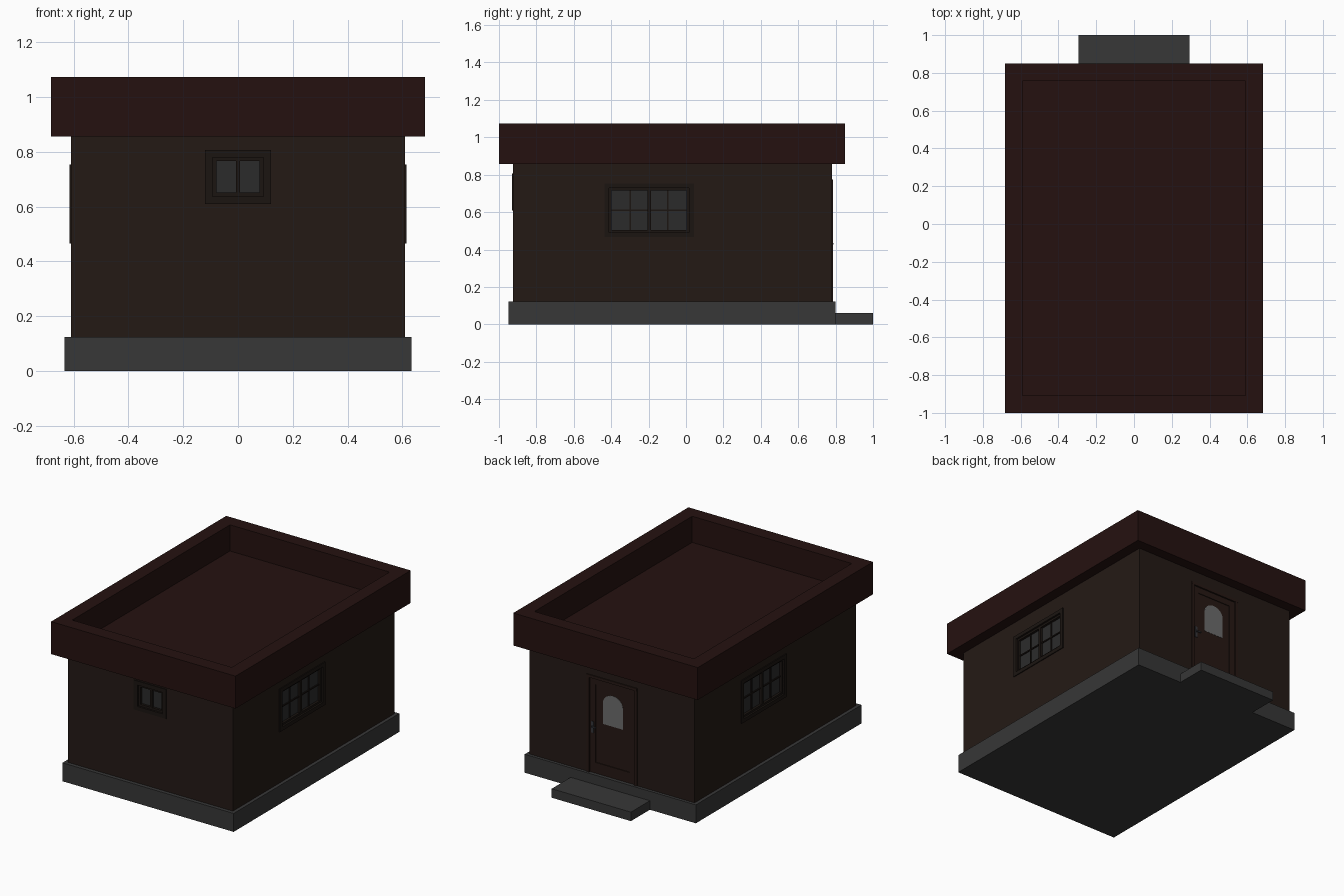
import bpy, bmesh, math
from mathutils import Matrix, Vector

if "Cube" in bpy.data.objects:
    bpy.data.objects.remove(bpy.data.objects["Cube"])


def material(name, r, g, b):
    m = bpy.data.materials.new(name)
    m.diffuse_color = (r, g, b, 1)
    m.use_nodes = True
    m.node_tree.nodes["Principled BSDF"].inputs["Base Color"].default_value = m.diffuse_color
    return m


STONE = material("stone", 0.038, 0.038, 0.038)
WALL = material("wall_brown", 0.0175, 0.0100, 0.0075)
ROOF = material("roof_red", 0.0185, 0.0058, 0.0050)
TRIM = material("trim_dark", 0.0110, 0.0072, 0.0055)
DOOR = material("door_wood", 0.0190, 0.0090, 0.0068)
PANE = material("pane_dark", 0.024, 0.024, 0.024)
GLASS = material("door_glass", 0.15, 0.15, 0.15)
METAL = material("metal", 0.035, 0.035, 0.042)


def finish(name, bm, mat):
    bmesh.ops.recalc_face_normals(bm, faces=bm.faces)
    me = bpy.data.meshes.new(name)
    bm.to_mesh(me)
    bm.free()
    ob = bpy.data.objects.new(name, me)
    bpy.context.collection.objects.link(ob)
    if mat:
        me.materials.append(mat)
    return ob


def box_bm(x0, x1, y0, y1, z0, z1):
    bm = bmesh.new()
    bmesh.ops.create_cube(bm, size=1)
    for v in bm.verts:
        v.co = Vector(((x0 + x1) / 2 + v.co.x * (x1 - x0),
                       (y0 + y1) / 2 + v.co.y * (y1 - y0),
                       (z0 + z1) / 2 + v.co.z * (z1 - z0)))
    bm.normal_update()
    return bm


# Wall frames: rotation about z and distance from the origin to the wall
SIDES = {"front": (0, 0.925), "right": (90, 0.61), "back": (180, 0.78), "left": (-90, 0.61)}


def rect(u0, u1, z0, z1):
    return [(u0, z0), (u1, z0), (u1, z1), (u0, z1)]


def prism(name, side, outline, d0, d1, mat, hole=None):
    """Extrude an outline (u, z) outward from depth d0 to d1 on a wall; optional hole makes a ring."""
    angle, dist = SIDES[side]
    rot = Matrix.Rotation(math.radians(angle), 3, 'Z')
    bm = bmesh.new()

    def loop(pts, d):
        return [bm.verts.new(rot @ Vector((u, -(dist + d), z))) for u, z in pts]

    def bridge(a, b):
        for i in range(len(a)):
            j = (i + 1) % len(a)
            bm.faces.new((a[i], a[j], b[j], b[i]))

    a, b = loop(outline, d0), loop(outline, d1)
    bridge(a, b)
    if hole:
        c, d = loop(hole, d0), loop(hole, d1)
        bridge(c, d)
        bridge(a, c)
        bridge(b, d)
    else:
        bm.faces.new(a)
        bm.faces.new(b)
    return finish(name, bm, mat)


def inset(r, w):
    (u0, z0), _, (u1, z1), _ = r
    return rect(u0 + w, u1 - w, z0 + w, z1 - w)


# Foundation, doorstep and wall block
finish("foundation", box_bm(-0.633, 0.633, -0.95, 0.80, 0, 0.123), STONE)
finish("doorstep", box_bm(-0.293, 0.293, 0.80, 1.0, 0, 0.06), STONE)
walls = finish("walls", box_bm(-0.61, 0.61, -0.925, 0.78, 0.123, 0.86), WALL)

# Flat roof with a sunken tray: inset the rim, then drop the floor with straight sides
bm = box_bm(-0.682, 0.682, -1.0, 0.85, 0.856, 1.073)
top = max(bm.faces, key=lambda f: f.calc_center_median().z)
bmesh.ops.inset_region(bm, faces=[top], thickness=0.092, use_even_offset=True)
bm.normal_update()
floor = bmesh.ops.extrude_discrete_faces(bm, faces=[top])["faces"][0]
rim = [v for v in bm.verts if abs(v.co.z - 1.073) < 1e-4]
bmesh.ops.translate(bm, verts=floor.verts, vec=(0, 0, -0.175))
finish("roof", bm, ROOF)


def cut_wall(name, side, outline, depth):
    cutter = prism(name, side, outline, -depth, 0.05, None)
    cutter.hide_render = True
    cutter.hide_viewport = True
    mod = walls.modifiers.new(name, 'BOOLEAN')
    mod.operation = 'DIFFERENCE'
    mod.object = cutter
    mod.solver = 'EXACT'


def window(side, centre, half, z0, z1, border, sash, gap, bars):
    outer = rect(centre - half, centre + half, z0, z1)
    opening = inset(outer, border)
    cut_wall(side + "_window_cutter", side, opening, 0.03)
    prism(side + "_window_trim", side, outer, -0.01, 0.006, TRIM, opening)
    light = inset(opening, sash)
    prism(side + "_window_sash", side, opening, -0.03, -0.006, TRIM, light)
    prism(side + "_window_glass", side, light, -0.03, -0.022, PANE)
    (u0, b), _, (u1, t), _ = light
    prism(side + "_window_mullion", side, rect(centre - gap, centre + gap, b, t), -0.03, -0.006, TRIM)
    if bars:
        zm = (b + t) / 2
        prism(side + "_window_crossbar", side, rect(u0, u1, zm - 0.004, zm + 0.004), -0.03, -0.015, TRIM)
        for i, e in enumerate((u0, u1)):
            um = (e + centre) / 2
            prism(f"{side}_window_bar_{i}", side, rect(um - 0.004, um + 0.004, b, t), -0.03, -0.0152, TRIM)


# Windows
window("front", 0, 0.12, 0.61, 0.807, 0.027, 0.014, 0.008, False)
window("right", -0.197, 0.239, 0.466, 0.753, 0.025, 0.013, 0.010, True)
window("left", -0.052, 0.239, 0.466, 0.753, 0.025, 0.013, 0.010, True)

# Door: casing, leaf border, recessed panel
cut_wall("door_cutter", "back", rect(-0.166, 0.166, 0.10, 0.756), 0.025)
for i, (a, b) in enumerate(((-0.186, -0.166), (0.166, 0.186))):
    prism(f"door_casing_{i}", "back", rect(a, b, 0.123, 0.756), -0.01, 0.005, DOOR)
prism("door_casing_top", "back", rect(-0.186, 0.186, 0.756, 0.775), -0.01, 0.006, DOOR)
panel = rect(-0.125, 0.125, 0.195, 0.715)
prism("door_leaf_border", "back", rect(-0.166, 0.166, 0.123, 0.756), -0.025, -0.004, DOOR, panel)
prism("door_panel", "back", panel, -0.025, -0.009, DOOR)

# Arched door glass
arch = [(-0.074, 0.465), (0.074, 0.465)]
arch += [(0.074 * math.cos(math.pi * i / 12), 0.605 + 0.065 * math.sin(math.pi * i / 12)) for i in range(13)]
prism("door_glass", "back", arch, -0.012, -0.0075, GLASS)

# Door handle: plate, stem and lever (u runs towards -x on the back wall)
prism("handle_plate", "back", rect(-0.155, -0.137, 0.39, 0.465), -0.006, 0.0, METAL)
prism("handle_stem", "back", rect(-0.150, -0.142, 0.426, 0.436), -0.001, 0.009, METAL)
prism("handle_lever", "back", rect(-0.150, -0.115, 0.426, 0.436), 0.004, 0.0095, METAL)
